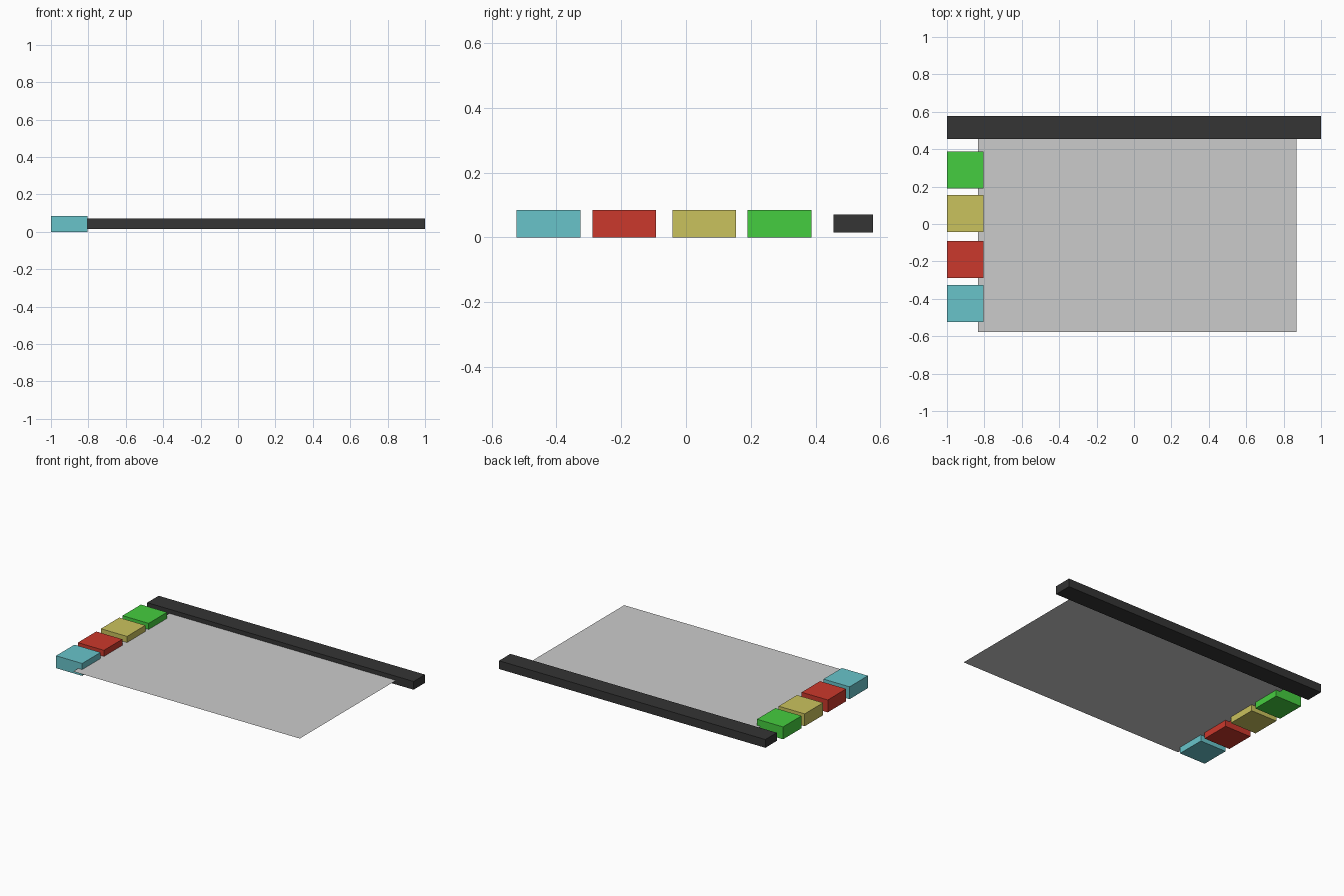
import bpy

if "Cube" in bpy.data.objects:
    bpy.data.objects.remove(bpy.data.objects["Cube"])


def material(name, rgb):
    mat = bpy.data.materials.new(name)
    mat.diffuse_color = (*rgb, 1.0)
    mat.use_nodes = True
    mat.node_tree.nodes["Principled BSDF"].inputs["Base Color"].default_value = mat.diffuse_color
    return mat


def box(name, low, high, mat):
    center = [(a + b) / 2 for a, b in zip(low, high)]
    bpy.ops.mesh.primitive_cube_add(size=1, location=center)
    obj = bpy.context.object
    obj.name = name
    obj.scale = [b - a for a, b in zip(low, high)]
    bpy.ops.object.transform_apply(location=False, rotation=False, scale=True)
    obj.data.materials.append(mat)
    return obj


MID_Z = 0.0425

# Thin grey sheet, tucked into the bar at the back
bpy.ops.mesh.primitive_plane_add(size=1, location=(0.017, -0.031, MID_Z))
sheet = bpy.context.object
sheet.name = "sheet"
sheet.scale = (1.702, 1.092, 1)
bpy.ops.object.transform_apply(location=False, rotation=False, scale=True)

# Long dark bar along the back edge
box("back_bar", (-1, 0.455, 0.015), (1, 0.577, 0.071),
    material("dark", (0.035, 0.035, 0.035)))

# Row of coloured blocks along the left edge
blocks = [
    ("cyan", -0.523, (0.14, 0.55, 0.59)),
    ("red", -0.289, (0.60, 0.04, 0.025)),
    ("yellow", -0.042, (0.59, 0.54, 0.11)),
    ("green", 0.190, (0.06, 0.61, 0.05)),
]
for color, y, rgb in blocks:
    box(color + "_block", (-1, y, 0), (-0.804, y + 0.197, 0.084),
        material(color, rgb))
